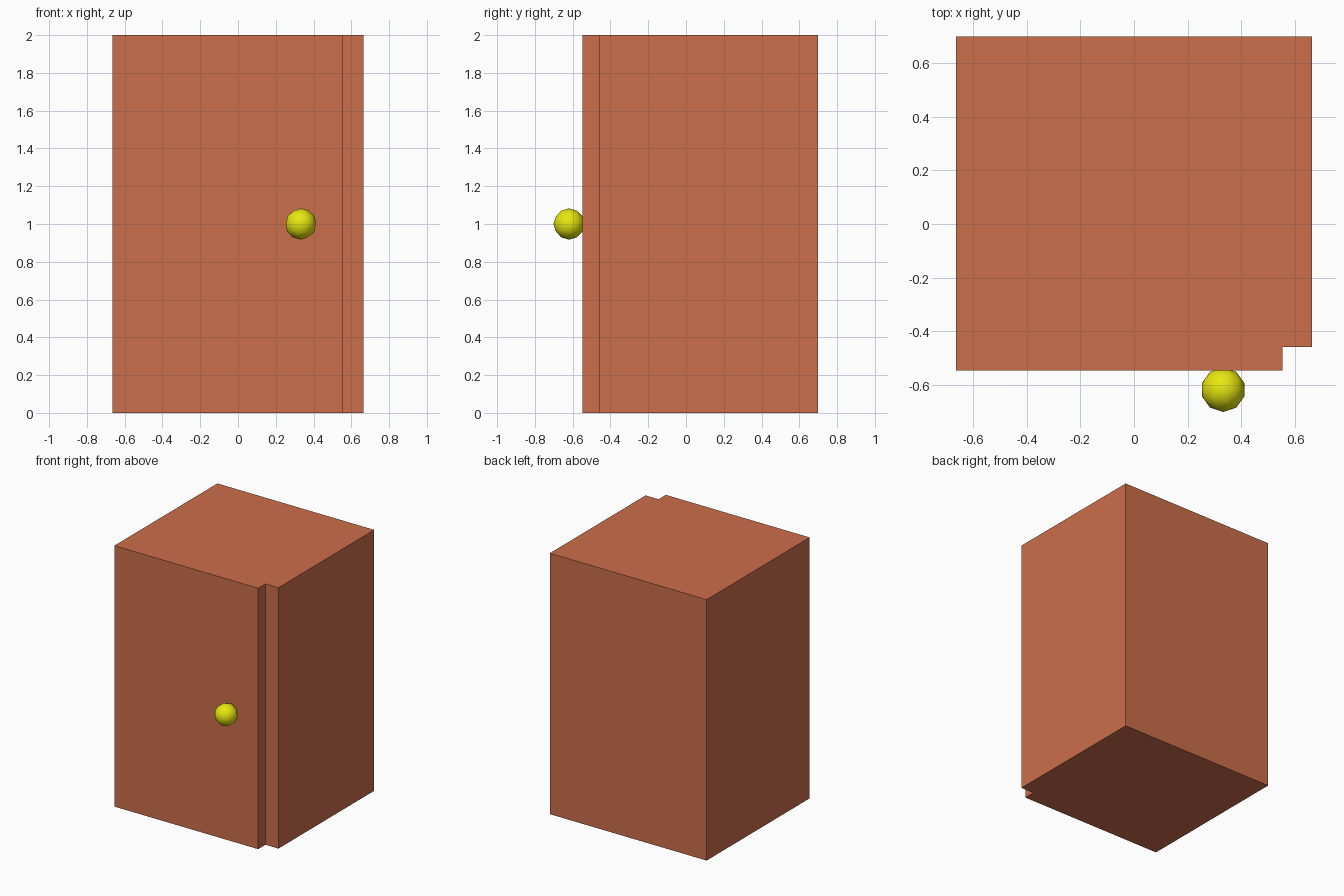
import bpy, bmesh

if "Cube" in bpy.data.objects:
    bpy.data.objects.remove(bpy.data.objects["Cube"])


def material(name, color):
    m = bpy.data.materials.new(name)
    m.diffuse_color = (*color, 1)
    m.use_nodes = True
    m.node_tree.nodes["Principled BSDF"].inputs["Base Color"].default_value = m.diffuse_color
    return m


def add_object(name, bm, mat):
    bmesh.ops.recalc_face_normals(bm, faces=bm.faces)
    me = bpy.data.meshes.new(name)
    bm.to_mesh(me)
    bm.free()
    me.materials.append(mat)
    ob = bpy.data.objects.new(name, me)
    bpy.context.collection.objects.link(ob)
    return ob


# Cabinet with the door step at the front right: footprint raised to full height
footprint = [(-0.665, -0.548), (0.555, -0.548), (0.555, -0.46),
             (0.665, -0.46), (0.665, 0.70), (-0.665, 0.70)]
bm = bmesh.new()
base = bm.faces.new([bm.verts.new((x, y, 0)) for x, y in footprint])
top = bmesh.ops.extrude_face_region(bm, geom=[base], use_keep_orig=True)
bmesh.ops.translate(bm, vec=(0, 0, 2), verts=[
    v for v in top["geom"] if isinstance(v, bmesh.types.BMVert)])
add_object("cabinet_body", bm, material("terracotta", (0.6, 0.155, 0.07)))

# Door knob, a coarse ball partly sunk into the door
bpy.ops.mesh.primitive_ico_sphere_add(subdivisions=2, radius=0.083,
                                      location=(0.333, -0.619, 1.0))
knob = bpy.context.object
knob.name = "door_knob"
knob.data.materials.append(material("yellow", (0.8, 0.8, 0.005)))
bpy.ops.object.shade_smooth()
